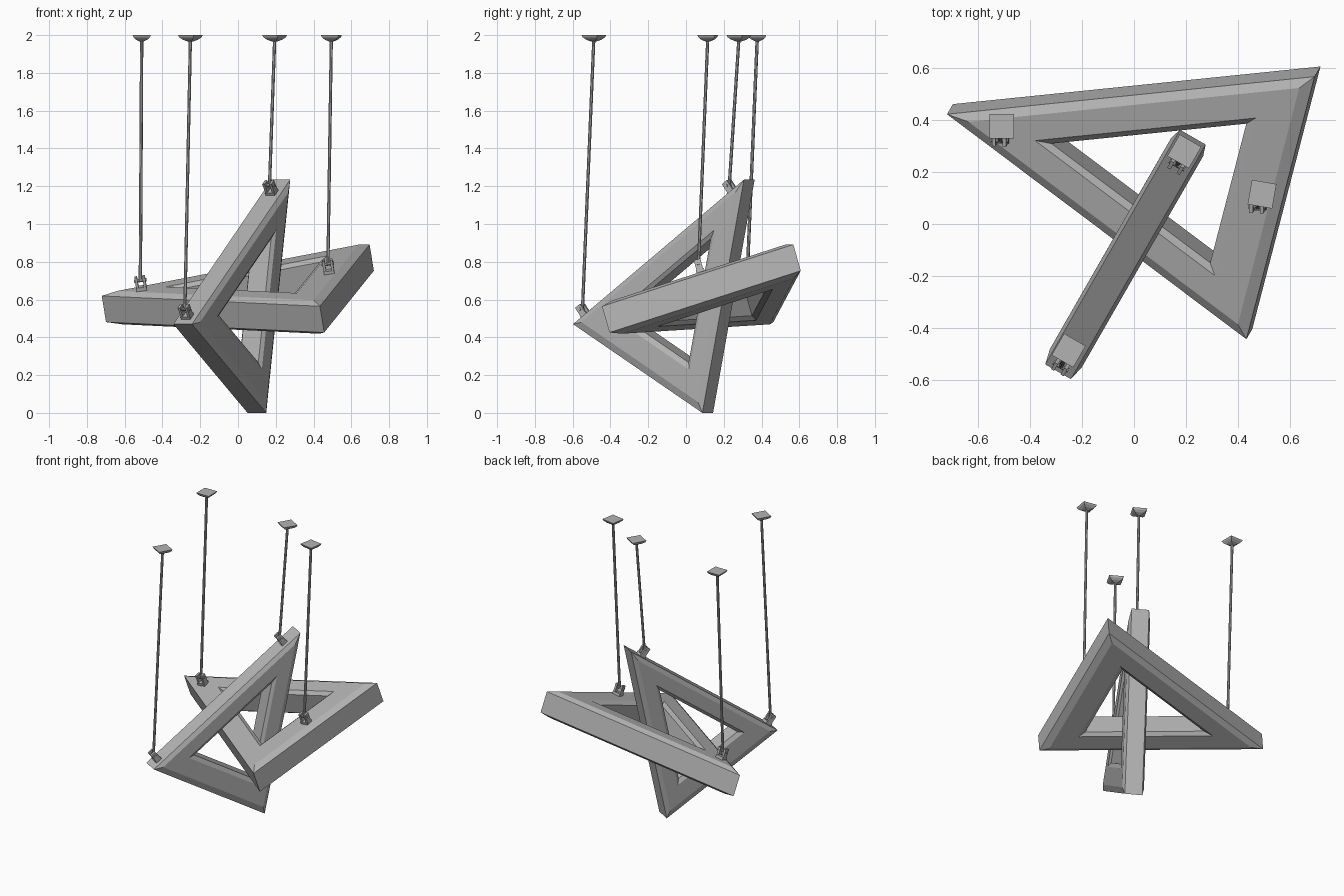
import bpy, bmesh, math
from mathutils import Vector, Matrix

if "Cube" in bpy.data.objects:
    bpy.data.objects.remove(bpy.data.objects["Cube"])

# Single grey metal
steel = bpy.data.materials.new("grey_steel")
steel.use_nodes = True
steel.diffuse_color = (0.45, 0.45, 0.45, 1)
steel.node_tree.nodes["Principled BSDF"].inputs["Base Color"].default_value = (0.45, 0.45, 0.45, 1)


def finish(name, bm, matrix=None):
    bmesh.ops.recalc_face_normals(bm, faces=bm.faces)
    mesh = bpy.data.meshes.new(name)
    bm.to_mesh(mesh)
    bm.free()
    mesh.materials.append(steel)
    obj = bpy.data.objects.new(name, mesh)
    if matrix:
        obj.matrix_world = matrix
    bpy.context.collection.objects.link(obj)
    return obj


def ring_loft(bm, rings, closed):
    """Join equal-sized rings of points with quads."""
    loops = [[bm.verts.new(p) for p in ring] for ring in rings]
    pairs = list(zip(loops, loops[1:] + loops[:1]))
    for a, b in pairs if closed else pairs[:-1]:
        for i in range(len(a)):
            j = (i + 1) % len(a)
            bm.faces.new((a[i], a[j], b[j], b[i]))
    if not closed:
        bm.faces.new(loops[0])
        bm.faces.new(loops[-1])


def triangle_frame(name, corners, half, chamfer):
    """Triangular frame with an eight-sided bar section."""
    pts = [Vector(c) for c in corners]
    centre = sum(pts, Vector()) / 3
    n = (pts[1] - pts[0]).cross(pts[2] - pts[0]).normalized()
    wide = half + chamfer
    section = [(1, -half), (1, half), (0.9, wide), (0.6, wide),
               (0.53, half), (0.53, -half), (0.6, -wide), (0.9, -wide)]
    bm = bmesh.new()
    ring_loft(bm, [[centre + (p - centre) * s + n * h for p in pts] for s, h in section], True)
    finish(name, bm)
    return n


def add_box(bm, size, loc):
    bmesh.ops.create_cube(bm, size=1, matrix=Matrix.Translation(loc) @ Matrix.Diagonal((*size, 1)))


def fork(name, loc, normal, side):
    """Pad with two lugs and a cross pin, standing on the bar."""
    z = normal.normalized()
    x = (side - z * side.dot(z)).normalized()
    y = z.cross(x)
    mat = Matrix((x, y, z)).transposed().to_4x4()
    mat.translation = loc
    bm = bmesh.new()
    add_box(bm, (0.056, 0.045, 0.02), (0, 0, 0.005))
    for s in (-1, 1):
        add_box(bm, (0.014, 0.036, 0.06), (s * 0.021, 0, 0.04))
    bmesh.ops.create_cone(bm, cap_ends=True, segments=8, radius1=0.009, radius2=0.009, depth=0.066,
                          matrix=Matrix.Translation((0, 0, 0.048)) @ Matrix.Rotation(math.pi / 2, 4, 'Y'))
    finish(name, bm, mat)
    return loc + z * 0.045


def rod(name, a, b, radius):
    bm = bmesh.new()
    bmesh.ops.create_cone(bm, cap_ends=True, segments=8, radius1=radius, radius2=radius, depth=(b - a).length)
    mat = (b - a).to_track_quat('Z', 'Y').to_matrix().to_4x4()
    mat.translation = (a + b) / 2
    finish(name, bm, mat)


def ceiling_plate(name, loc, angle):
    """Square plate narrowing downwards to the rod."""
    bm = bmesh.new()
    steps = [(0.048, 0), (0.043, -0.012), (0.03, -0.024), (0.012, -0.033)]
    ring_loft(bm, [[(sx * w, sy * w, z) for sx, sy in ((-1, -1), (1, -1), (1, 1), (-1, 1))]
                   for w, z in steps], False)
    finish(name, bm, Matrix.Translation(loc) @ Matrix.Rotation(math.radians(angle), 4, 'Z'))


# Two interlocked frames
flat_normal = triangle_frame("level_frame", [(-0.71, 0.443, 0.55), (0.445, -0.425, 0.495), (0.708, 0.588, 0.822)],
                             0.073, 0.02)
low, high, tip = (0.10, 0.115, 0), (0.227, 0.335, 1.235), (-0.293, -0.57, 0.47)
side_normal = triangle_frame("upright_frame", [low, high, tip], 0.057, 0.014)
slope = Vector(high) - Vector(tip)
bar_normal = side_normal.cross(slope)
if bar_normal.z < 0:
    bar_normal.negate()

# Hangers: foot on the bar, plate centre, plate angle, bar normal, pin direction
right = Vector((1, 0, 0))
hangers = [
    ("left_back", (-0.51, 0.335, 0.655), (-0.51, 0.377), 0, flat_normal, right),
    ("right_side", (0.483, 0.078, 0.742), (0.494, 0.115), -10, flat_normal, right),
    ("upper", (0.18, 0.252, 1.165), (0.194, 0.28), -30, bar_normal, side_normal),
    ("lower", (-0.268, -0.525, 0.51), (-0.252, -0.488), -30, bar_normal, side_normal),
]
for label, foot, top, angle, normal, side in hangers:
    pin = fork(label + "_fork", Vector(foot), normal, side)
    plate = Vector((*top, 2.0))
    ceiling_plate(label + "_ceiling_plate", plate, angle)
    rod(label + "_rod", pin, plate - Vector((0, 0, 0.02)), 0.009)
